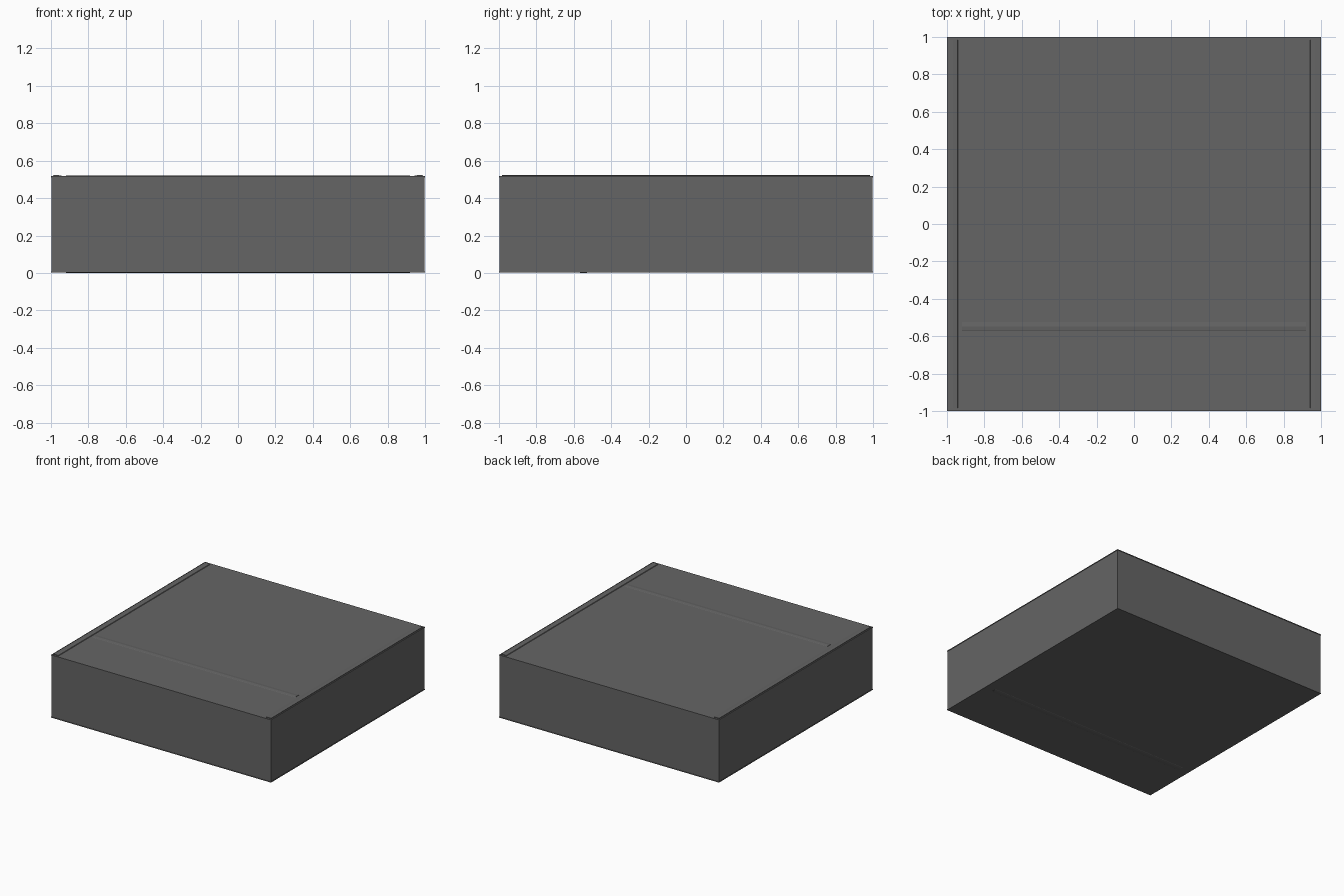
import bpy, bmesh
from mathutils import Vector

if "Cube" in bpy.data.objects:
    bpy.data.objects.remove(bpy.data.objects["Cube"])

dark = bpy.data.materials.new("dark_grey")
dark.diffuse_color = (0.13, 0.13, 0.13, 1)
dark.use_nodes = True
dark.node_tree.nodes["Principled BSDF"].inputs["Base Color"].default_value = dark.diffuse_color


def make(name, bm):
    bmesh.ops.recalc_face_normals(bm, faces=bm.faces)
    me = bpy.data.meshes.new(name)
    bm.to_mesh(me)
    bm.free()
    me.materials.append(dark)
    ob = bpy.data.objects.new(name, me)
    bpy.context.collection.objects.link(ob)
    return ob


def box(name, half, z0, z1, split=False):
    bm = bmesh.new()
    bmesh.ops.create_cube(bm, size=1)
    for v in bm.verts:
        v.co = Vector((v.co.x * 2 * half, v.co.y * 2 * half, z0 + (v.co.z + 0.5) * (z1 - z0)))
    if split:  # centre seam along x = 0
        bmesh.ops.bisect_plane(bm, geom=bm.verts[:] + bm.edges[:] + bm.faces[:],
                               plane_co=(0, 0, 0), plane_no=(1, 0, 0))
    return make(name, bm)


def strip(name, profile, axis, start, end):
    """Extrude a (width, z) profile along the x or y axis."""
    bm = bmesh.new()
    place = (lambda w, z, t: (t, w, z)) if axis == 'x' else (lambda w, z, t: (w, t, z))
    face = bm.faces.new([bm.verts.new(place(w, z, start)) for w, z in profile])
    out = bmesh.ops.extrude_face_region(bm, geom=[face])
    verts = [g for g in out['geom'] if isinstance(g, bmesh.types.BMVert)]
    step = Vector((end - start, 0, 0)) if axis == 'x' else Vector((0, end - start, 0))
    bmesh.ops.translate(bm, verts=verts, vec=step)
    return make(name, bm)


# Main slab with thin slightly overhanging cover plates
box("body", 0.997, 0.004, 0.514, split=True)
box("top_plate", 1.0, 0.511, 0.517, split=True)
box("bottom_plate", 1.0, 0.002, 0.008)

# Raised side rails on the top
for side, label in ((-1, "left"), (1, "right")):
    profile = [(side * w, z) for w, z in
               ((0.94, 0.515), (0.945, 0.521), (0.968, 0.523), (0.99, 0.522), (0.99, 0.515))]
    strip(label + "_rail", profile, 'y', -0.985, 0.985)

# Low ridged bars across the top and the underside
strip("top_bar", [(-0.575, 0.515), (-0.57, 0.518), (-0.547, 0.5205), (-0.525, 0.518), (-0.52, 0.515)],
      'x', -0.92, 0.92)
strip("bottom_bar", [(-0.575, 0.004), (-0.57, 0.001), (-0.547, 0.0), (-0.525, 0.001), (-0.52, 0.004)],
      'x', -0.92, 0.92)
